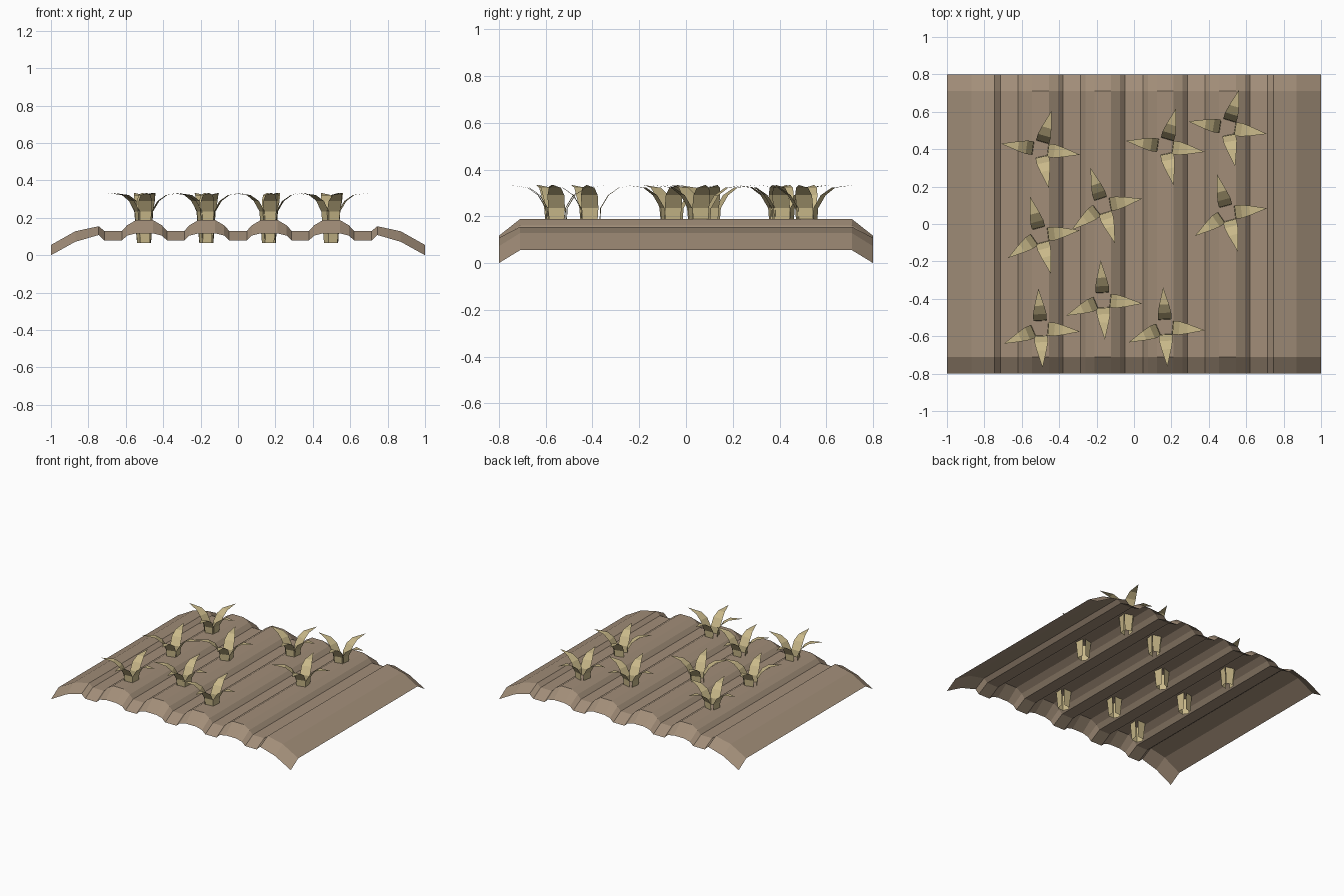
import bpy
from math import radians, cos, sin

if "Cube" in bpy.data.objects:
    bpy.data.objects.remove(bpy.data.objects["Cube"])


def material(name, rgb):
    m = bpy.data.materials.new(name)
    m.diffuse_color = (*rgb, 1)
    m.use_nodes = True
    m.node_tree.nodes["Principled BSDF"].inputs["Base Color"].default_value = m.diffuse_color
    return m


def make_object(name, verts, faces, mat):
    me = bpy.data.meshes.new(name)
    me.from_pydata(verts, [], faces)
    me.materials.append(mat)
    ob = bpy.data.objects.new(name, me)
    bpy.context.collection.objects.link(ob)
    return ob


soil_mat = material("soil", (0.36, 0.27, 0.19))
leaf_mat = material("leaf", (0.58, 0.48, 0.25))

# Soil cross-section: (x, height inside the bed, height at the sloped ends)
RIDGES = [-0.5, -0.167, 0.167, 0.5]
shoulder = [(-1, 0.055, 0.0), (-0.87, 0.128, 0.072), (-0.745, 0.155, 0.108)]
ridge = [(-0.12, 0.13, 0.08), (-0.093, 0.16, 0.105), (-0.045, 0.188, 0.117),
         (0.045, 0.188, 0.117), (0.093, 0.16, 0.105), (0.12, 0.13, 0.08)]
profile = shoulder + [(-0.715, 0.13, 0.08)]
for c in RIDGES:
    profile += [(c + dx, hi, lo) for dx, hi, lo in ridge]
profile += [(0.715, 0.13, 0.08)] + [(-x, hi, lo) for x, hi, lo in reversed(shoulder)]

# Soil bed: open sheet swept along y
verts = []
for y in (-0.8, -0.71, 0.71, 0.8):
    verts += [(x, y, lo if abs(y) > 0.75 else hi) for x, hi, lo in profile]
n = len(profile)
faces = [(r * n + i, r * n + i + 1, (r + 1) * n + i + 1, (r + 1) * n + i)
         for r in range(3) for i in range(n - 1)]
make_object("soil_bed", verts, faces, soil_mat)

# Leaf blade: (distance out, height, half width), ending in a point
BLADE = [(0.032, 0.065, 0.024), (0.042, 0.235, 0.036),
         (0.075, 0.29, 0.036), (0.12, 0.322, 0.026), (0.213, 0.334, 0.0)]
LEAF_ANGLES = (0, 82, 180, -70)


def sprout(name, x, y, turn):
    verts, faces = [], []
    for a in LEAF_ANGLES:
        ca, sa = cos(radians(a + turn)), sin(radians(a + turn))
        b = len(verts)
        for r, z, w in BLADE[:-1]:
            for s in (-w, w):
                verts.append((x + r * ca - s * sa, y + r * sa + s * ca, z))
        r, z, _ = BLADE[-1]
        verts.append((x + r * ca, y + r * sa, z))
        for i in range(len(BLADE) - 2):
            k = b + 2 * i
            faces.append((k, k + 2, k + 3, k + 1))
        k = len(verts) - 3
        faces.append((k, k + 2, k + 1))
    # faces wound so that the inner/upper side points up
    make_object(name, verts, [f for f in faces], leaf_mat)


# Sprouts planted along the ridges: (ridge, y, rotation)
PLANTS = [(0, 0.40, -8), (2, 0.415, -8), (3, 0.515, -9),
          (1, 0.098, -72), (0, -0.06, -75), (3, 0.058, -75),
          (0, -0.557, -87), (1, -0.407, -87), (2, -0.55, -87)]
for i, (r, y, turn) in enumerate(PLANTS):
    sprout(f"sprout_{i + 1}", RIDGES[r], y, turn)
